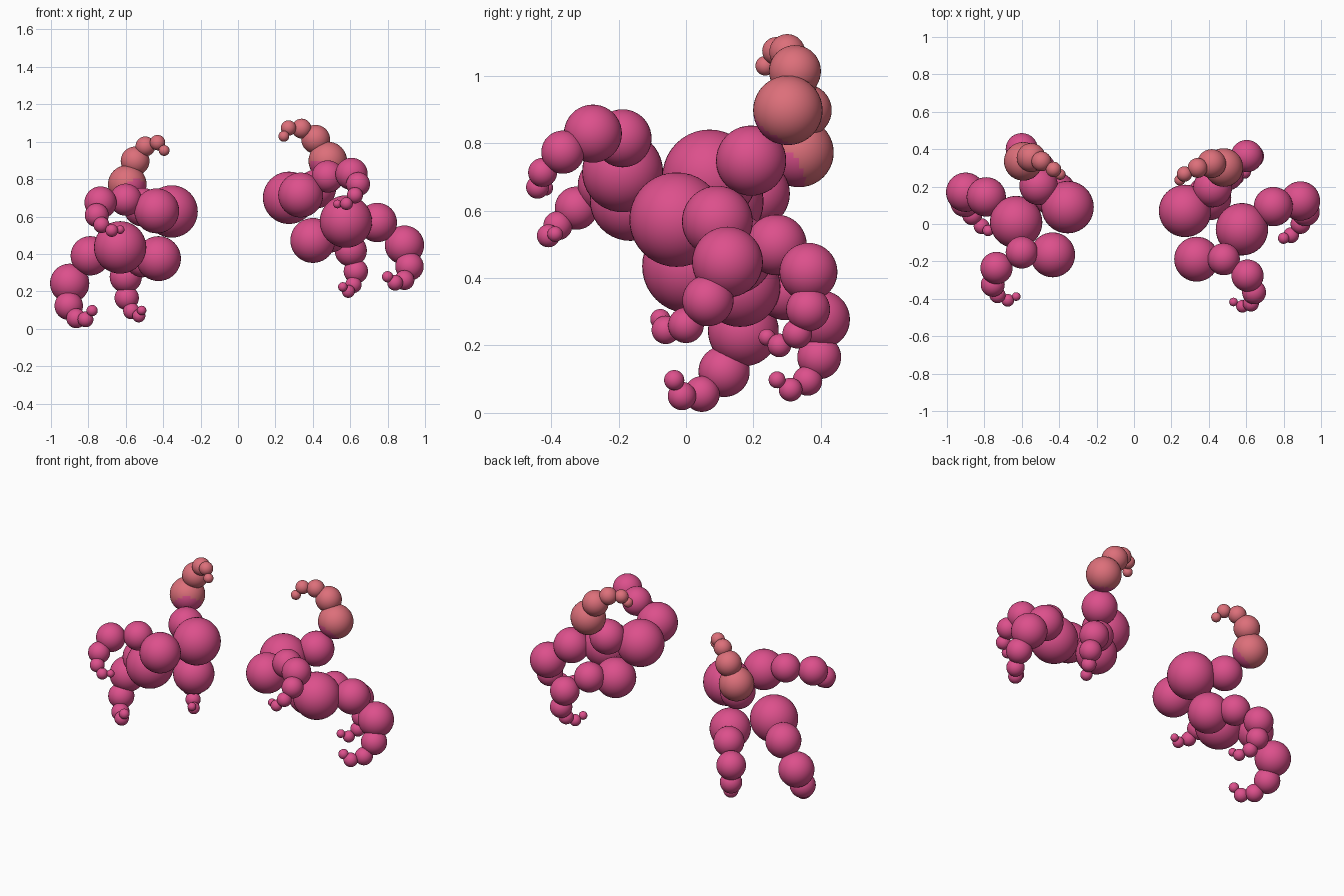
import bpy, bmesh
from mathutils import Matrix, Vector


def material(name, rgb):
    m = bpy.data.materials.new(name)
    m.diffuse_color = (*rgb, 1)
    return m


PINK = material("magenta", (0.72, 0.080, 0.262))
SALMON = material("salmon", (0.72, 0.160, 0.195))

# Shared sphere sizes, shrinking along each limb
BODY = (0.14, 0.14, 0.12, 0.12)
ARM = (0.086, 0.086, 0.064, 0.043, 0.034, 0.023)
FRONT_LEG = (0.105, 0.105, 0.076, 0.053, 0.042, 0.030)
BACK_LEG = (0.090, 0.086, 0.065, 0.044, 0.035, 0.025)
TAIL = (0.103, 0.077, 0.053, 0.041, 0.029)


def beads(name, points, radii, mat=PINK, toward=None):
    """Chain of overlapping spheres; the first one may turn pink facing 'toward'."""
    bm = bmesh.new()
    for i, (p, r) in enumerate(zip(points, radii)):
        old = set(bm.faces)
        bmesh.ops.create_uvsphere(bm, u_segments=40, v_segments=20, radius=r,
                                  matrix=Matrix.Translation(p))
        if toward and i == 0:
            d = (Vector(toward) - Vector(p)).normalized()
            for f in bm.faces:
                if f not in old and (f.calc_center_median() - Vector(p)).normalized().dot(d) > 0.6:
                    f.material_index = 1
    for f in bm.faces:
        f.smooth = True
    me = bpy.data.meshes.new(name)
    bm.to_mesh(me)
    bm.free()
    me.materials.append(mat)
    me.materials.append(PINK)
    ob = bpy.data.objects.new(name, me)
    bpy.context.collection.objects.link(ob)
    return ob


# Left creature: rear core, front core, shoulder, hip
beads("left_body", [(-.355, .09, .627), (-.63, .01, .435),
                    (-.435, -.165, .63), (-.425, .16, .375)], BODY)
beads("left_neck", [(-.51, .205, .65)], [0.103])
beads("left_tail", [(-.592, .335, .772), (-.55, .355, .897), (-.495, .335, .975),
                    (-.43, .292, .995), (-.395, .265, .953)], TAIL, SALMON, (-.51, .205, .65))
beads("left_arm", [(-.60, -.152, .69), (-.735, -.235, .675), (-.755, -.325, .607),
                   (-.73, -.38, .555), (-.675, -.408, .525), (-.63, -.388, .53)], ARM)
beads("left_front_leg", [(-.79, .145, .39), (-.90, .17, .243), (-.905, .113, .123),
                         (-.865, .047, .056), (-.815, -.012, .05), (-.78, -.035, .097)], FRONT_LEG)
beads("left_back_leg", [(-.51, .295, .365), (-.60, .40, .277), (-.595, .395, .165),
                        (-.57, .36, .095), (-.53, .31, .069), (-.515, .27, .098)], BACK_LEG)

# Right creature: rear core, front core, shoulder, hip
beads("right_body", [(.273, .07, .70), (.577, -.028, .573),
                     (.335, -.188, .715), (.40, .14, .472)], BODY)
beads("right_neck", [(.42, .193, .748)], [0.104])
beads("right_tail", [(.48, .302, .897), (.415, .323, 1.013), (.34, .300, 1.07),
                     (.27, .267, 1.073), (.245, .235, 1.029)], TAIL, SALMON, (.42, .193, .748))
beads("right_arm", [(.48, -.188, .814), (.607, -.276, .828), (.642, -.365, .773),
                    (.625, -.425, .713), (.58, -.44, .669), (.532, -.417, .667)], ARM)
beads("right_front_leg", [(.745, .093, .568), (.89, .123, .447), (.917, .065, .333),
                          (.89, 0, .26), (.84, -.06, .246), (.80, -.076, .278)], FRONT_LEG)
beads("right_back_leg", [(.495, .268, .498), (.603, .363, .418), (.63, .362, .307),
                         (.617, .33, .235), (.59, .277, .2), (.56, .24, .224)], BACK_LEG)
